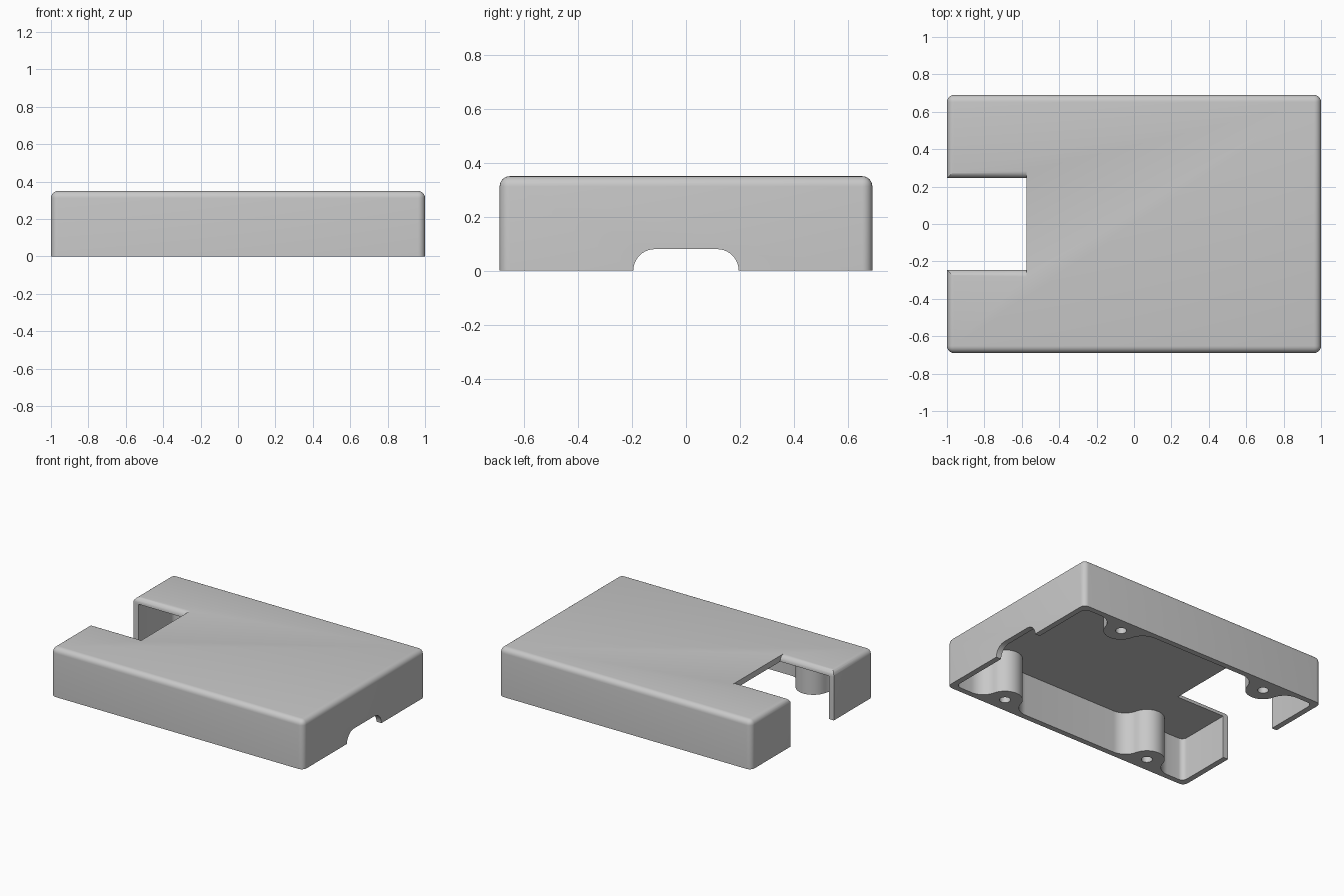
import bpy, bmesh
from math import sin, cos, radians, degrees, atan2, sqrt
from mathutils import Vector

default = bpy.data.objects.get("Cube")
if default:
    bpy.data.objects.remove(default, do_unlink=True)

HX, HY, H = 1.0, 0.69, 0.35          # half length, half width, height
WALL, CEIL, ROUND = 0.04, 0.308, 0.038
BOSS_X, BOSS_Y, BOSS_R, BLEND = 0.6, 0.585, 0.115, 0.12

grey = bpy.data.materials.new("light_grey")
grey.use_nodes = True
grey.diffuse_color = (0.58, 0.58, 0.58, 1)
grey.node_tree.nodes["Principled BSDF"].inputs["Base Color"].default_value = grey.diffuse_color


def arc(cx, cy, r, a0, a1, n=12):
    """Points on an arc, angles in degrees."""
    angles = [radians(a0 + (a1 - a0) * i / n) for i in range(n + 1)]
    return [(cx + r * cos(a), cy + r * sin(a)) for a in angles]


def add_object(name, bm):
    bmesh.ops.recalc_face_normals(bm, faces=bm.faces)
    mesh = bpy.data.meshes.new(name)
    bm.to_mesh(mesh)
    bm.free()
    mesh.materials.append(grey)
    obj = bpy.data.objects.new(name, mesh)
    bpy.context.collection.objects.link(obj)
    return obj


def prism(name, points, push):
    """Extrude a closed outline of 3D points along a vector."""
    bm = bmesh.new()
    face = bm.faces.new([bm.verts.new(p) for p in points])
    result = bmesh.ops.extrude_face_region(bm, geom=[face], use_keep_orig=True)
    verts = [g for g in result["geom"] if isinstance(g, bmesh.types.BMVert)]
    bmesh.ops.translate(bm, verts=verts, vec=Vector(push))
    return add_object(name, bm)


def cut(target, cutter):
    cutter.hide_render = True
    mod = target.modifiers.new("cut", 'BOOLEAN')
    mod.operation = 'DIFFERENCE'
    mod.solver = 'EXACT'
    mod.object = cutter
    bpy.context.view_layer.objects.active = target
    bpy.ops.object.modifier_apply(modifier=mod.name)
    bpy.data.objects.remove(cutter, do_unlink=True)


# Outer body: a box rounded on every edge but the bottom rim
bm = bmesh.new()
bmesh.ops.create_cube(bm, size=1)
for v in bm.verts:
    v.co = (v.co.x * 2 * HX, v.co.y * 2 * HY, (v.co.z + 0.5) * H)
edges = [e for e in bm.edges if max(v.co.z for v in e.verts) > H / 2]
bmesh.ops.bevel(bm, geom=edges, offset=ROUND, segments=6, profile=0.5, affect='EDGES')
cover = add_object("cover_shell", bm)

# Cavity outline: one quarter with a blended screw boss, mirrored all round
ix, iy = HX - WALL, HY - WALL
by = iy - BLEND
dx = sqrt((BOSS_R + BLEND) ** 2 - (BOSS_Y - by) ** 2)
tilt = degrees(atan2(BOSS_Y - by, dx))
quarter = arc(BOSS_X - dx, by, BLEND, 90, tilt)
quarter += arc(BOSS_X, BOSS_Y, BOSS_R, 180 + tilt, 360 - tilt, 20)[1:]
quarter += arc(BOSS_X + dx, by, BLEND, 180 - tilt, 90)[1:]
quarter += arc(ix - ROUND, iy - ROUND, ROUND, 90, 0, 6)
half = quarter + [(x, -y) for x, y in reversed(quarter)]
outline = half + [(-x, y) for x, y in reversed(half)]
cut(cover, prism("cavity_cutter", [(x, y, -0.1) for x, y in outline], (0, 0, CEIL + 0.1)))

# Notch through the end, flared so its long top edges are rounded
NX, NY = -0.575, 0.245
side = [(NY, -0.1)] + arc(NY + ROUND, H - ROUND, ROUND, 180, 90, 6) + [(NY + ROUND, H + 0.1)]
profile = side + [(-y, z) for y, z in reversed(side)]
cut(cover, prism("notch_cutter", [(-1.2, y, z) for y, z in profile], (1.2 + NX, 0, 0)))

# Rounded cable opening in the opposite end wall
side = [(0.195, -0.1)] + arc(0.115, 0, 0.08, 0, 90, 10)
profile = side + [(-y, z) for y, z in reversed(side)]
cut(cover, prism("opening_cutter", [(0.9, y, z) for y, z in profile], (0.3, 0, 0)))

# Blind screw holes in the four bosses
for sx in (-1, 1):
    for sy in (-1, 1):
        ring = arc(sx * BOSS_X, sy * BOSS_Y, 0.036, 0, 360, 24)[:-1]
        cut(cover, prism("hole_cutter", [(x, y, -0.1) for x, y in ring], (0, 0, 0.3)))

# Smooth rounded surfaces, sharp edges kept
bpy.ops.object.select_all(action='DESELECT')
cover.select_set(True)
bpy.context.view_layer.objects.active = cover
bpy.ops.object.shade_smooth_by_angle(angle=radians(30))
